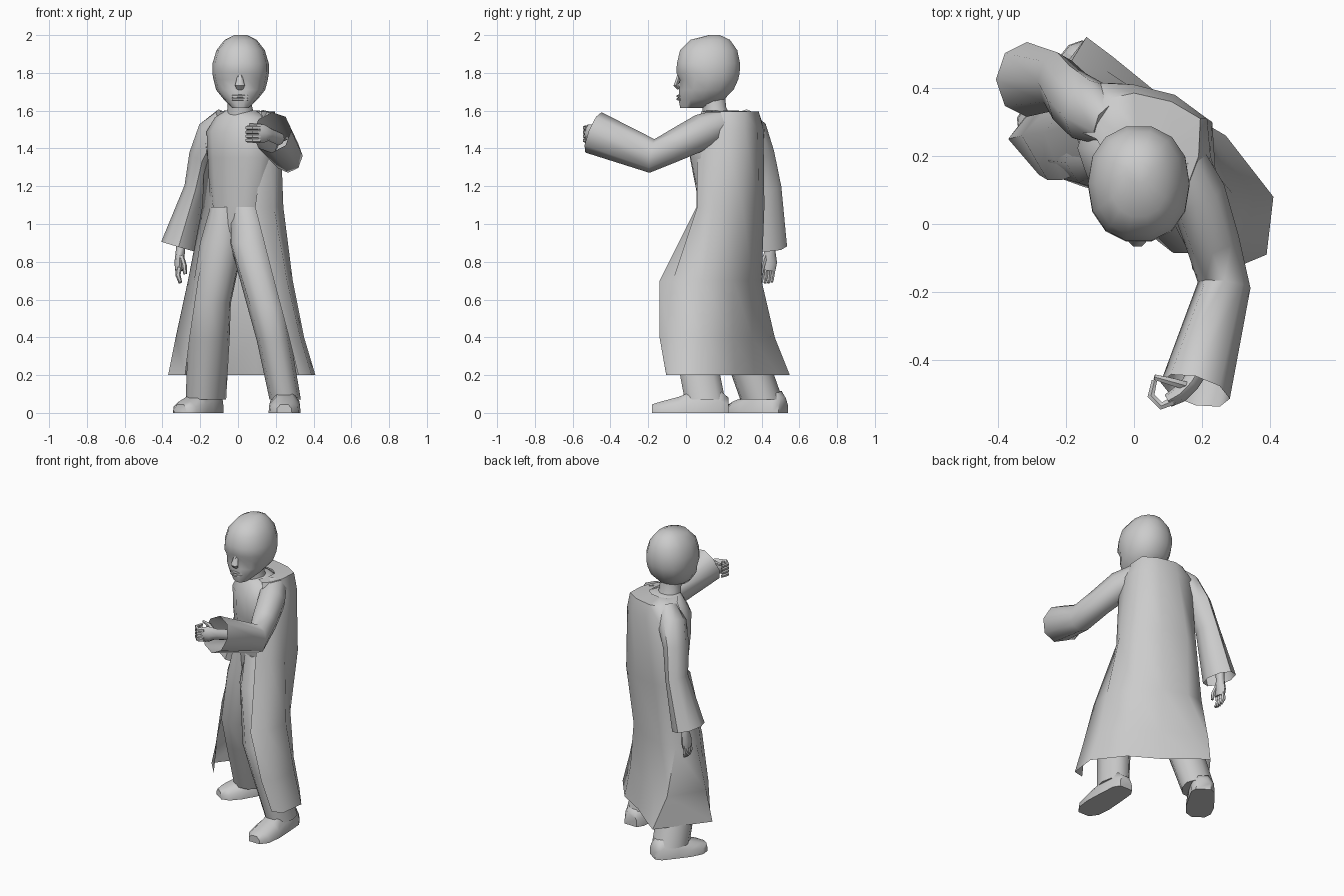
import bpy, bmesh
from math import sin, cos, pi, radians, copysign
from mathutils import Vector


def finish(name, bm, angle=50):
    bmesh.ops.recalc_face_normals(bm, faces=bm.faces)
    me = bpy.data.meshes.new(name)
    bm.to_mesh(me)
    bm.free()
    me.shade_smooth()
    me.set_sharp_from_angle(angle=radians(angle))
    ob = bpy.data.objects.new(name, me)
    bpy.context.scene.collection.objects.link(ob)
    return ob


def skin(name, rings, closed=True, cap0=True, cap1=True, angle=50):
    """Bridge rings of points into a surface."""
    bm = bmesh.new()
    vs = [[bm.verts.new(p) for p in r] for r in rings]
    n = len(vs[0])
    for a, b in zip(vs, vs[1:]):
        for i in range(n if closed else n - 1):
            j = (i + 1) % n
            bm.faces.new((a[i], a[j], b[j], b[i]))
    if cap0:
        bm.faces.new(vs[0])
    if cap1:
        bm.faces.new(vs[-1])
    return finish(name, bm, angle)


def ring(c, u, v, n, power=1.0):
    """Ellipse with half axes u, v; power < 1 makes it boxier."""
    pts = []
    for i in range(n):
        a = 2 * pi * i / n
        ca, sa = cos(a), sin(a)
        pts.append(Vector(c) + Vector(u) * copysign(abs(ca) ** power, ca)
                   + Vector(v) * copysign(abs(sa) ** power, sa))
    return pts


def column(name, rows, n=10, power=1.0, **kw):
    """Level rings: (x, y, z, rx, ry, turn in degrees)."""
    rings = []
    for x, y, z, rx, ry, t in rows:
        t = radians(t)
        rings.append(ring((x, y, z), (rx * cos(t), rx * sin(t), 0),
                          (-ry * sin(t), ry * cos(t), 0), n, power))
    return skin(name, rings, **kw)


def tube(name, rows, side, n=8, **kw):
    """Rings square to a path: (x, y, z, radius along side, other radius)."""
    pts = [Vector(r[:3]) for r in rows]
    rings = []
    for i, r in enumerate(rows):
        t = (pts[min(i + 1, len(pts) - 1)] - pts[max(i - 1, 0)]).normalized()
        v = t.cross(Vector(side)).normalized()
        u = v.cross(t)
        rings.append(ring(pts[i], u * r[3], v * r[4], n))
    return skin(name, rings, **kw)


# Head: height, front y, back y, half width
head_rows = [(2.0, .12, .18, .035), (1.975, .02, .235, .085), (1.92, -.035, .275, .128),
             (1.85, -.052, .29, .149), (1.80, -.055, .288, .15), (1.765, -.036, .28, .144),
             (1.71, -.04, .255, .13), (1.66, -.042, .205, .09), (1.615, -.032, .09, .045)]
column("head", [(.014, (f + b) / 2, z, w, (b - f) / 2, 0) for z, f, b, w in head_rows],
       n=14, power=.9)

# Face details
tube("nose", [(.01, -.035, 1.785, .014, .014), (.01, -.045, 1.755, .02, .014),
              (.01, -.053, 1.735, .026, .015), (.01, -.038, 1.715, .018, .01)], (1, 0, 0), n=6)
for z, h in ((1.677, .008), (1.661, .008)):
    tube("lip", [(-.03, -.025, z, h, .01), (.01, -.04, z, h, .012),
                 (.05, -.025, z, h, .01)], (0, 0, 1), n=6)

column("neck", [(.01, .14, 1.70, .065, .07, 0), (.01, .15, 1.62, .065, .065, 0),
                (.015, .17, 1.54, .085, .08, -20)], n=10)

# Torso, twisted so the +x shoulder leads
column("torso", [(.015, .18, 1.60, .08, .075, -25), (.02, .19, 1.565, .15, .11, -35),
                 (.025, .18, 1.49, .205, .145, -36), (.025, .185, 1.35, .195, .145, -34),
                 (.01, .205, 1.10, .165, .12, -30), (0, .21, .96, .145, .11, -28),
                 (-.01, .21, .86, .06, .08, -25)], n=12, power=.9)

# Trouser legs
column("back_leg", [(-.05, .21, 1.09, .09, .105, -30), (-.085, .22, .90, .115, .125, -20),
                    (-.145, .22, .58, .108, .11, -20), (-.155, .29, .38, .108, .112, -25),
                    (-.17, .40, .07, .10, .115, -30)], n=10, power=.9)
column("front_leg", [(.055, .17, 1.09, .09, .105, -20), (.07, .13, .90, .115, .125, -10),
                     (.15, .02, .56, .10, .11, 0), (.19, .04, .38, .09, .11, 0),
                     (.25, .10, .07, .083, .112, 0)], n=10, power=.9)


# Shoes: distance fraction, half width, top height
def shoe(name, heel, toe):
    heel, toe = Vector(heel), Vector(toe)
    d = (toe - heel).normalized()
    s = Vector((-d.y, d.x, 0))
    rings = []
    for f, w, h in ((0, .045, .08), (.1, .07, .115), (.42, .08, .12),
                    (.65, .085, .085), (.88, .075, .06), (1, .04, .045)):
        p = heel.lerp(toe, f)
        rings.append([p - s * w, p - s * w * .95 + Vector((0, 0, h * .55)),
                      p - s * w * .5 + Vector((0, 0, h)), p + s * w * .5 + Vector((0, 0, h)),
                      p + s * w * .95 + Vector((0, 0, h * .55)), p + s * w])
    skin(name, rings)


shoe("front_shoe", (.25, .225, 0), (.245, -.18, 0))
shoe("back_shoe", (-.115, .515, 0), (-.305, .235, 0))

# Long open robe: each level runs from the +x front edge round the back
robe = [
    (1.60, (.08, .10), (.10, .14), (.11, .18), (.11, .23), (.07, .26), (.01, .27),
     (-.04, .26), (-.07, .22), (-.07, .18)),
    (1.595, (.12, .08), (.16, .12), (.19, .20), (.195, .31), (.11, .36), (0, .385),
     (-.07, .37), (-.11, .32), (-.11, .25)),
    (1.50, (.15, .06), (.20, .10), (.225, .20), (.215, .31), (.12, .38), (0, .41),
     (-.10, .415), (-.17, .37), (-.18, .28)),
    (1.09, (.09, .055), (.19, .06), (.24, .15), (.23, .30), (.10, .385), (-.07, .415),
     (-.16, .39), (-.19, .29), (-.13, .16)),
    (.70, (.19, -.14), (.26, -.07), (.29, .09), (.21, .25), (.07, .35), (-.09, .40),
     (-.20, .395), (-.265, .27), (-.21, .13)),
    (.40, (.27, -.14), (.33, -.09), (.35, .09), (.235, .25), (.08, .35), (-.08, .45),
     (-.19, .47), (-.33, .26), (-.255, .13)),
    (.20, (.32, -.105), (.39, -.09), (.41, .08), (.27, .26), (.10, .36), (-.06, .49),
     (-.14, .55), (-.37, .25), (-.28, .145))]
skin("robe", [[(x, y, r[0]) for x, y in r[1:]] for r in robe],
     closed=False, cap0=False, cap1=False, angle=60)

# Wide sleeves, open at the cuff
tube("lowered_sleeve", [(-.07, .29, 1.56, .06, .07), (-.13, .33, 1.49, .085, .10),
                        (-.19, .375, 1.36, .07, .095), (-.225, .42, 1.19, .06, .085),
                        (-.315, .425, .88, .095, .11)], (1, 0, 0), cap1=False)
tube("raised_sleeve", [(.13, .19, 1.53, .08, .08), (.185, .09, 1.49, .085, .095),
                       (.23, -.05, 1.42, .08, .085), (.265, -.18, 1.36, .078, .09),
                       (.18, -.49, 1.485, .105, .115)], (1, 0, 0), cap1=False)

# Relaxed hand
tube("lowered_palm", [(-.29, .45, 1.0, .03, .03), (-.305, .445, .86, .024, .028),
                      (-.31, .44, .80, .026, .042), (-.312, .435, .755, .022, .038)],
     (1, 0, 0), n=8)
for k in range(4):
    y = .408 + k * .018
    tube("lowered_finger", [(-.312, y, .77, .016, .012), (-.318, y - .002, .73, .014, .011),
                            (-.305, y - .008, .685 + abs(k - 1.5) * .005, .009, .008)],
         (1, 0, 0), n=6)
tube("lowered_thumb", [(-.30, .42, .83, .014, .014), (-.285, .405, .78, .014, .014),
                       (-.28, .40, .735, .009, .009)], (1, 0, 0), n=6)

# Curled hand held forward
tube("raised_palm", [(.22, -.38, 1.45, .035, .03), (.165, -.47, 1.475, .035, .026),
                     (.135, -.50, 1.478, .05, .026), (.10, -.52, 1.478, .048, .02)],
     (0, 0, 1), n=8)
for k in range(4):
    z = 1.443 + k * .022
    tube("raised_finger", [(.115, -.52, z, .013, .014), (.08, -.535, z, .013, .013),
                           (.05, -.505, z, .012, .012), (.06, -.46, z, .009, .009)],
         (0, 0, 1), n=6)
tube("raised_thumb", [(.15, -.475, 1.50, .014, .014), (.115, -.465, 1.52, .013, .013),
                      (.06, -.45, 1.525, .009, .009)], (0, 0, 1), n=6)
